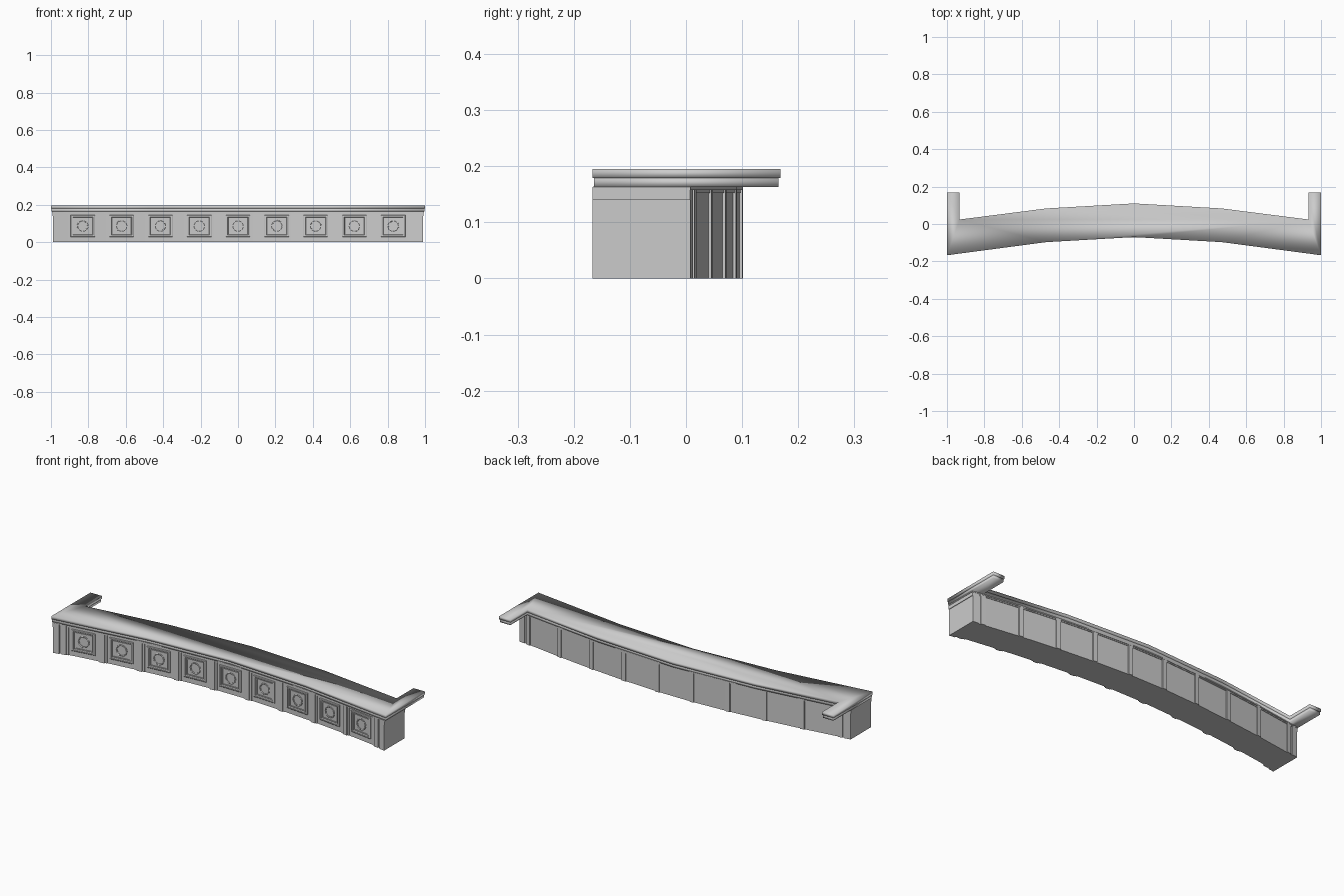
import bpy, bmesh, math
from mathutils import Matrix, Vector

if "Cube" in bpy.data.objects:
    bpy.data.objects.remove(bpy.data.objects["Cube"])

PITCH = 0.2075


def bow(x):
    return -0.097 * abs(x) ** 1.7


def finish(name, bm, smooth=False):
    bmesh.ops.recalc_face_normals(bm, faces=bm.faces[:])
    me = bpy.data.meshes.new(name)
    bm.to_mesh(me)
    bm.free()
    for p in me.polygons:
        p.use_smooth = smooth
    ob = bpy.data.objects.new(name, me)
    bpy.context.collection.objects.link(ob)
    return ob


def prism(bm, pts, z0, z1):
    lo = [bm.verts.new((x, y, z0)) for x, y in pts]
    hi = [bm.verts.new((x, y, z1)) for x, y in pts]
    bm.faces.new(lo[::-1])
    bm.faces.new(hi)
    n = len(pts)
    for i in range(n):
        j = (i + 1) % n
        bm.faces.new((lo[i], lo[j], hi[j], hi[i]))


def band(bm, xs, front, back, z0, z1):
    """Prism that follows the bowed plan."""
    pts = [(x, bow(x) + front) for x in xs] + [(x, bow(x) + back) for x in reversed(xs)]
    prism(bm, pts, z0, z1)


def lathe(bm, profile, n, mat, sx=1, sz=1, start=0.0, arc=math.tau):
    """Sweep a closed (radius, depth) profile around the panel's normal."""
    full = abs(arc - math.tau) < 1e-6
    rings = []
    for i in range(n if full else n + 1):
        a = start + arc * i / n
        rings.append([bm.verts.new(mat @ Vector((sx * r * math.cos(a), -d, sz * r * math.sin(a))))
                      for r, d in profile])
    m = len(profile)
    for i in range(n):
        a, b = rings[i], rings[(i + 1) % len(rings)]
        for k in range(m):
            j = (k + 1) % m
            bm.faces.new((a[k], a[j], b[j], b[k]))
    if not full:
        bm.faces.new(rings[0])
        bm.faces.new(rings[-1])


edges = [(i - 4.5) * PITCH for i in range(10)]


# Counter body, faceted at each bay
def spread(end):
    return [-end] + edges + [end]


bm = bmesh.new()
band(bm, spread(0.985), -0.060, 0.098, 0, 0.165)
finish("counter_body", bm)

# Stepped mouldings below the top
bm = bmesh.new()
band(bm, spread(0.992), -0.065, 0.101, 0.152, 0.160)
band(bm, spread(0.995), -0.069, 0.104, 0.158, 0.165)
finish("cornice_moulding", bm)

# End posts and end panels
bm = bmesh.new()
for s in (-1, 1):
    band(bm, sorted((s * 0.958, s * 0.99)), -0.071, 0.103, 0, 0.163)
    band(bm, sorted((s * 0.98, s * 0.993)), -0.071, 0.103, 0.14, 0.163)
finish("end_posts", bm)

# Stepped pilasters between bays, front and back
bm = bmesh.new()
for x in edges:
    band(bm, (x - 0.024, x + 0.024), -0.064, -0.05, 0, 0.163)
    band(bm, (x - 0.013, x + 0.013), -0.069, -0.05, 0, 0.163)
    band(bm, (x - 0.012, x + 0.012), 0.09, 0.103, 0, 0.163)
finish("pilasters", bm)

# Square frames and segmented round ornaments
frames, rosettes = bmesh.new(), bmesh.new()
q = math.sqrt(2)
for a, b in zip(edges, edges[1:]):
    ya, yb = bow(a), bow(b)
    mat = Matrix.Translation(((a + b) / 2, (ya + yb) / 2 - 0.060, 0.0865)) @ \
        Matrix.Rotation(math.atan2(yb - ya, b - a), 4, 'Z')
    for prof in ([(0.065, -.002), (0.065, .005), (0.062, .007), (0.055, .007), (0.052, .003), (0.052, -.002)],
                 [(0.050, -.002), (0.050, .004), (0.045, .004), (0.045, -.002)]):
        lathe(frames, [(r * q, d) for r, d in prof], 4, mat, 1, 0.89, math.pi / 4)
    for k in range(8):
        lathe(rosettes, [(0.024, -.002), (0.024, .003), (0.028, .005), (0.031, .003), (0.031, -.002)],
              3, mat, 1, 1, k * math.tau / 8, math.tau / 8 * 0.8)
finish("panel_frames", frames)
finish("panel_rosettes", rosettes)


# Counter top with return wings, in two layers
def top_outline(d):
    half = [(0, -0.07 + d), (0.47, -0.097 + d), (1 - d, -0.167 + d), (1 - d, 0.168 - d),
            (0.932 + d, 0.168 - d), (0.932 + d, 0.024 - d), (0.47, 0.083 - d), (0, 0.11 - d)]
    return half + [(-x, y) for x, y in half[-2:0:-1]]


for name, d, z0, z1 in (("top_lower_layer", 0.003, 0.163, 0.179), ("top_upper_layer", 0.0, 0.179, 0.195)):
    bm = bmesh.new()
    prism(bm, top_outline(d), z0, z1)
    finish(name, bm, smooth=True)
